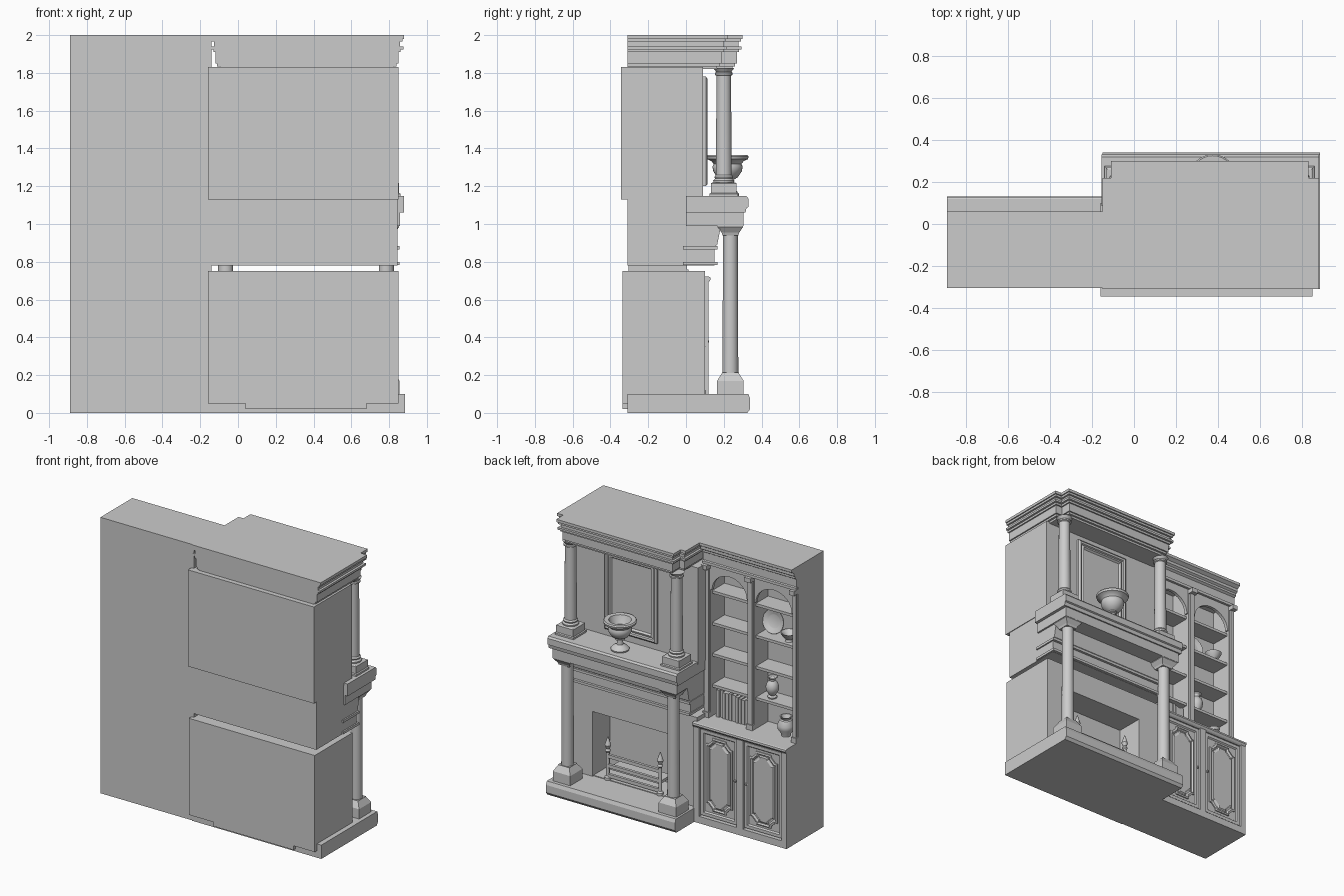
import bpy, bmesh, math, random
from mathutils import Vector
random.seed(3)


def finish(name, bm, smooth=False):
    bmesh.ops.remove_doubles(bm, verts=bm.verts, dist=1e-5)
    bmesh.ops.recalc_face_normals(bm, faces=bm.faces)
    me = bpy.data.meshes.new(name)
    bm.to_mesh(me)
    bm.free()
    ob = bpy.data.objects.new(name, me)
    bpy.context.collection.objects.link(ob)
    if smooth:
        bpy.ops.object.select_all(action='DESELECT')
        ob.select_set(True)
        bpy.context.view_layer.objects.active = ob
        bpy.ops.object.shade_smooth_by_angle(angle=math.radians(35))
    return ob


def loft(name, loops, smooth=False):
    """Closed solid through matching loops of points, capped at both ends."""
    bm = bmesh.new()
    rows = [[bm.verts.new(p) for p in lp] for lp in loops]
    n = len(rows[0])
    for a, b in zip(rows, rows[1:]):
        for i in range(n):
            bm.faces.new((a[i], a[(i + 1) % n], b[(i + 1) % n], b[i]))
    bm.faces.new(rows[0])
    bm.faces.new(rows[-1])
    return finish(name, bm, smooth)


def prism(name, pts, axis, a, b):
    put = {'x': lambda p, t: (t, p[0], p[1]),
           'y': lambda p, t: (p[0], t, p[1]),
           'z': lambda p, t: (p[0], p[1], t)}[axis]
    return loft(name, [[put(p, t) for p in pts] for t in (a, b)])


def box(name, x0, x1, y0, y1, z0, z1):
    return prism(name, [(x0, y0), (x1, y0), (x1, y1), (x0, y1)], 'z', z0, z1)


def lathe(name, prof, x, y, z, segs=24):
    """prof: (radius, height) pairs, bottom to top (may fold inside)."""
    loops = [[(x + r * math.cos(2 * math.pi * i / segs), y + r * math.sin(2 * math.pi * i / segs), z + h)
              for i in range(segs)] for r, h in prof]
    return loft(name, loops, True)


def square_stack(name, prof, x, y):
    """prof: (half width, z) pairs."""
    return loft(name, [[(x + sx * w, y + sy * w, z) for sx, sy in ((-1, -1), (1, -1), (1, 1), (-1, 1))]
                       for w, z in prof])


def panel(name, pts, cx, cz, steps):
    """Moulded panel: outline around (cx, cz), steps of (inset, y)."""
    sg = lambda v: math.copysign(1, v)
    return loft(name, [[(cx + px - sg(px) * i, y, cz + pz - sg(pz) * i) for px, pz in pts] for i, y in steps])


def rect(w, h):
    return [(w, -h), (w, h), (-w, h), (-w, -h)]


def notched(w, h, c=0.05, d=0.015):
    q = [(w, h - c), (w - d, h - c), (w - c, h - d), (w - c, h)]
    return (q + [(-x, z) for x, z in reversed(q)] + [(-x, -z) for x, z in q]
            + [(x, -z) for x, z in reversed(q)])


MID = 0.36  # centre line of the fireplace

# --- hearth and firebox
box("hearth", -0.15, 0.885, -0.31, 0.32, 0, 0.1)
prism("hearth_front_edge", [(0.32, 0), (0.325, 0), (0.34, 0.02), (0.34, 0.075), (0.33, 0.1), (0.32, 0.1)], 'x', -0.15, 0.885)
prism("fire_surround", [(-0.16, 0.05), (0.04, 0.05), (0.04, 0.57), (0.68, 0.57), (0.68, 0.05), (0.85, 0.05),
                        (0.85, 0.75), (-0.16, 0.75)], 'y', -0.1, 0.1)
box("firebox_back", -0.16, 0.85, -0.335, -0.1, 0.05, 0.75)
box("firebox_foot", 0.04, 0.68, -0.335, 0.09, 0.02, 0.105)

# --- grate with finial posts
for s in (-1, 1):
    lathe("grate_post", [(0.022, 0), (0.022, 0.02), (0.012, 0.03), (0.012, 0.2), (0.02, 0.21), (0.012, 0.225),
                         (0.022, 0.25), (0.014, 0.275), (0.003, 0.31)], MID + s * 0.21, 0.08, 0.1, 12)
for z in (0.12, 0.19, 0.26):
    box("grate_bar", MID - 0.21, MID + 0.21, 0.07, 0.09, z, z + 0.025)
box("grate_bed", MID - 0.2, MID + 0.2, -0.06, 0.07, 0.17, 0.19)

# --- mantel frieze and shelf
prism("mantel_frieze", [(-0.31, 0.78), (0.15, 0.78), (0.15, 0.88), (0.165, 0.89), (0.185, 0.99), (0.185, 1.07),
                        (0.0, 1.07), (0.0, 1.14), (-0.31, 1.14)], 'x', -0.14, 0.845)
for z in (0.782, 0.865):
    box("frieze_moulding", -0.145, 0.855, -0.015, 0.168, z, z + 0.018)
box("shelf_lower", -0.14, 0.858, 0, 0.305, 0.99, 1.06)
prism("mantel_shelf", [(0, 1.06), (0.315, 1.06), (0.32, 1.085), (0.33, 1.09), (0.33, 1.135), (0.32, 1.148), (0, 1.148)],
      'x', -0.155, 0.88)

# --- columns
for s in (-1, 1):
    x = MID + s * 0.425
    square_stack("lower_plinth", [(0.07, 0.1), (0.07, 0.17), (0.045, 0.21), (0.045, 0.215)], x, 0.235)
    lathe("lower_column", [(0.042, 0), (0.039, 0.76)], x, 0.235, 0.2)
    square_stack("lower_capital", [(0.042, 0.94), (0.047, 0.955), (0.068, 0.985), (0.068, 0.995)], x, 0.235)
    square_stack("upper_plinth", [(0.075, 1.14), (0.075, 1.16), (0.068, 1.165), (0.068, 1.215), (0.06, 1.22)], x, 0.2)
    lathe("upper_column", [(0.054, 0), (0.056, 0.015), (0.046, 0.025), (0.05, 0.035), (0.042, 0.045), (0.042, 0.08),
                           (0.038, 0.57), (0.047, 0.575), (0.047, 0.585), (0.04, 0.59), (0.055, 0.61)], x, 0.2, 1.215)

# --- chimney breast with framed panel
box("chimney_breast", -0.16, 0.85, -0.345, 0.09, 1.13, 1.83)
panel("picture_frame", rect(0.21, 0.29), 0.37, 1.49,
      [(0, 0.08), (0, 0.105), (0.012, 0.115), (0.025, 0.112), (0.03, 0.102), (0.045, 0.108), (0.055, 0.095)])

# --- stepped entablature that breaks forward over the hearth
for z0, z1, i in ((1.82, 1.835, 0.055), (1.835, 1.85, 0.04), (1.85, 1.91, 0.03), (1.91, 1.925, 0.02),
                  (1.925, 1.94, 0.005), (1.94, 1.965, 0.022), (1.965, 1.98, 0.008), (1.98, 2.0, 0)):
    a, b, c, d = -0.15 + i, 0.88 - i, -0.11 + i, 0.83 - i
    prism("entablature", [(a, -0.31), (b, -0.31), (b, 0.22 - i), (d, 0.22 - i), (d, 0.30 - i), (c, 0.30 - i),
                          (c, 0.22 - i), (a, 0.22 - i)], 'z', z0, z1)

# --- urn on the mantel
lathe("urn", [(0.06, 0), (0.062, 0.01), (0.05, 0.025), (0.022, 0.04), (0.02, 0.07), (0.032, 0.075), (0.03, 0.085),
              (0.055, 0.1), (0.075, 0.13), (0.08, 0.155), (0.074, 0.17), (0.085, 0.185), (0.108, 0.195), (0.112, 0.21),
              (0.105, 0.218), (0.075, 0.216), (0.066, 0.19), (0.05, 0.16), (0.01, 0.15)], 0.375, 0.22, 1.148, 32)

# --- bookcase carcass
L, R, M = -0.89, -0.14, -0.515
box("bookcase_back", L, R, -0.305, -0.17, 0, 2.0)
box("cupboard", L, R, -0.17, 0.09, 0, 0.70)
prism("cupboard_top", [(-0.17, 0.685), (0.11, 0.685), (0.12, 0.692), (0.13, 0.705), (0.128, 0.718), (0.12, 0.722),
                       (-0.17, 0.722)], 'x', L, R)
box("cupboard_skirting", L, R, 0.08, 0.12, 0, 0.05)
box("bookcase_head", L, R, -0.17, -0.005, 1.85, 2.0)
prism("bookcase_cornice", [(-0.005, 1.83), (0.012, 1.83), (0.012, 1.85), (0.004, 1.855), (0.004, 1.91), (0.02, 1.92),
                           (0.02, 1.935), (0.035, 1.945), (0.035, 1.965), (0.06, 1.98), (0.06, 2.0), (-0.005, 2.0)],
      'x', L, R)
for x, w in ((L + 0.02, 0.02), (M, 0.025), (R - 0.025, 0.025)):
    box("upright", x - w, x + w, -0.17, -0.01, 0.72, 1.85)
    box("pilaster", x - w * 0.7, x + w * 0.7, -0.01, 0.005, 0.72, 1.83)
    box("pilaster_foot", x - w, x + w, -0.01, 0.012, 0.72, 0.76)
    box("pilaster_cap", x - w, x + w, -0.01, 0.035, 1.80, 1.832)
    box("cupboard_stile", x - w, x + w, 0.09, 0.12, 0.03, 0.69)

# --- bays: arch, shelves, cupboard door
for x0, x1 in ((L + 0.04, M - 0.025), (M + 0.025, R - 0.05)):
    c, r = (x0 + x1) / 2, (x1 - x0) / 2
    arc = [(c - r * 0.93 * math.cos(math.pi * k / 16), 1.645 + 0.13 * math.sin(math.pi * k / 16)) for k in range(17)]
    prism("bay_arch", [(x0, 1.85), (x0, 1.645)] + arc + [(x1, 1.645), (x1, 1.85)], 'y', -0.035, -0.012)
    for z in (0.93, 1.155, 1.38, 1.61):
        box("shelf", x0, x1, -0.17, -0.03, z, z + 0.02)
    panel("door", rect(r - 0.003, 0.31), c, 0.37,
          [(0, 0.08), (0, 0.108), (0.022, 0.108), (0.03, 0.098)])
    panel("door_panel", notched(r - 0.045, 0.265), c, 0.37,
          [(0, 0.09), (0, 0.106), (0.01, 0.11), (0.018, 0.1), (0.024, 0.1), (0.032, 0.107)])
    lathe("door_knob", [(0.004, 0), (0.009, 0.004), (0.009, 0.012), (0.004, 0.016)], c + (r - 0.018) * (1 if x0 < -0.6 else -1),
          0.112, 0.37, 10)

# --- books
x = -0.47
while x < -0.24:
    t = random.uniform(0.022, 0.032)
    box("book", x, x + t - 0.003, -0.15, random.uniform(-0.045, -0.03), 0.72, random.uniform(0.895, 0.92))
    x += t

# --- ornaments in the far bay
lathe("vase", [(0.03, 0), (0.032, 0.01), (0.02, 0.02), (0.04, 0.05), (0.045, 0.08), (0.035, 0.11), (0.02, 0.125),
               (0.022, 0.14), (0.037, 0.15), (0.03, 0.15), (0.01, 0.12)], -0.63, -0.09, 0.95)
lathe("pot", [(0.03, 0), (0.03, 0.01), (0.055, 0.05), (0.058, 0.08), (0.04, 0.115), (0.03, 0.12), (0.042, 0.14),
              (0.034, 0.14), (0.02, 0.11)], -0.76, -0.06, 0.722)
lathe("bowl", [(0.025, 0), (0.02, 0.015), (0.045, 0.04), (0.058, 0.065), (0.052, 0.065), (0.01, 0.025)], -0.77, -0.08, 1.40)
plate = lathe("display_plate", [(0.05, 0), (0.085, 0.015), (0.083, 0.02), (0.05, 0.008), (0.045, 0.006)], 0, 0, 0, 32)
plate.rotation_euler = (math.radians(-78), 0, 0)
plate.location = (-0.62, -0.13, 1.485)
